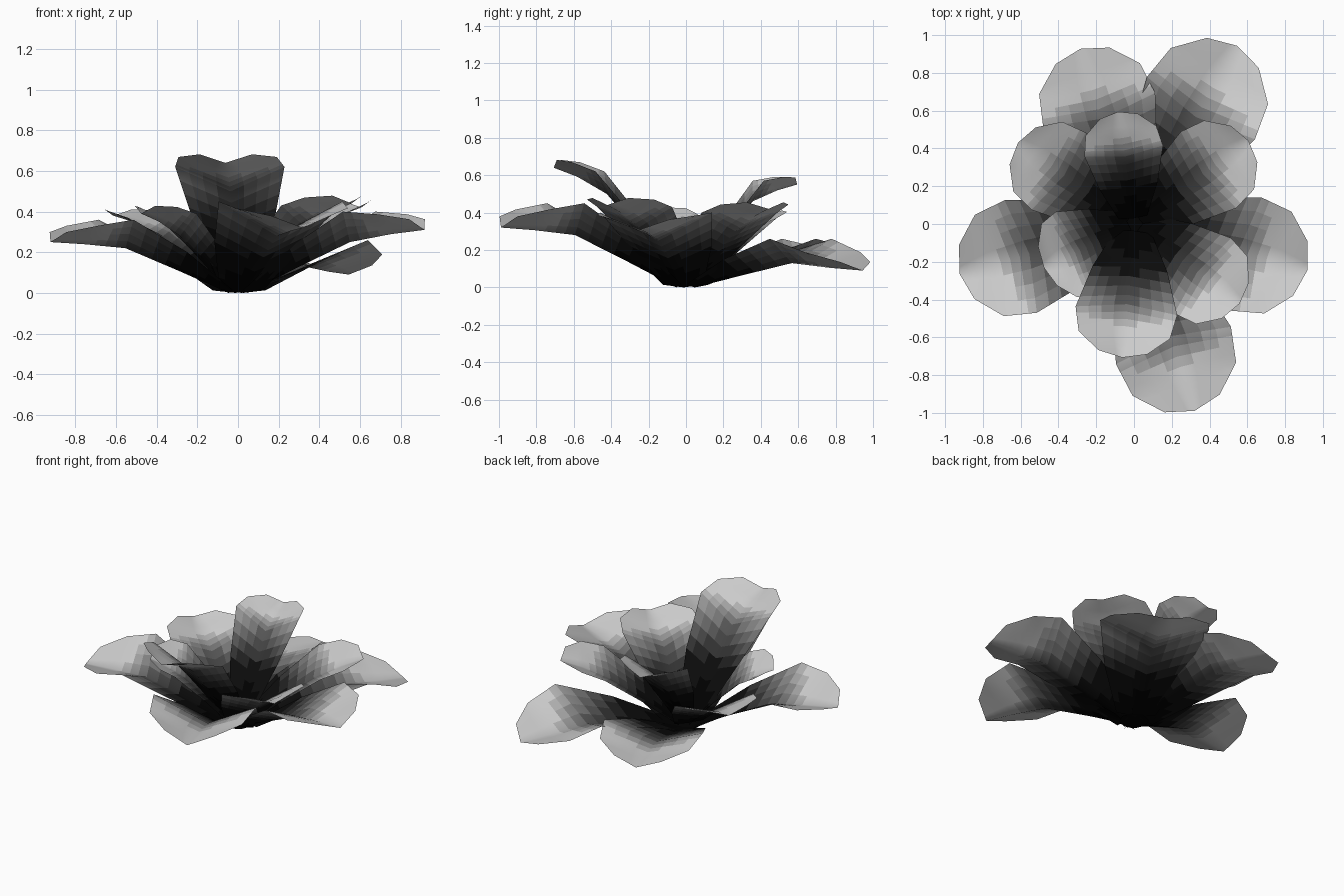
import bpy, bmesh, math
from mathutils import Vector

if "Cube" in bpy.data.objects:
    bpy.data.objects.remove(bpy.data.objects["Cube"])

# Petal cross rows (fractions):
# edge reach, midrib reach, half width, edge lift, edge shade, midrib shade
ROWS = [(.06, .05, .36, .10, 0, 0), (.34, .32, .74, .65, .10, .03),
        (.65, .60, 1.0, 1.0, .75, .36), (.83, .82, .90, .65, 1, .92),
        (.96, 1.0, .48, .35, 1, 1)]
SPLIT = 4      # subdivisions that carry the dark-to-light fade
LEVELS = 16

# Greys from black heart to pale rim
greys = []
for i in range(LEVELS):
    m = bpy.data.materials.new(f"petal_grey_{i}")
    g = .8 * (i / (LEVELS - 1)) ** 2
    m.diffuse_color = (g, g, g, 1)
    m.use_nodes = True
    m.node_tree.nodes["Principled BSDF"].inputs["Base Color"].default_value = m.diffuse_color
    greys.append(m)


def refine(points):
    """Insert evenly spaced points between neighbours."""
    out = [points[0]]
    for p, q in zip(points, points[1:]):
        out += [p.lerp(q, k / SPLIT) for k in range(1, SPLIT + 1)]
    return out


def petal(name, angle, length, width, z_mid, z_tip, lift, z_base=0.0):
    a = math.radians(angle)
    c, s = math.cos(a), math.sin(a)
    heights = [z_base, z_base + (z_mid - z_base) * .5, z_mid,
               z_mid + (z_tip - z_mid) * .65, z_tip]
    rows = []
    for (re, rm, w, l, ce, cm), z in zip(ROWS, heights):
        row = []
        for side in (-1, 0, 1):
            r = (re if side else rm) * length
            v = side * w * width
            row.append(Vector((r * c - v * s, r * s + v * c,
                               z + abs(side) * l * lift, ce if side else cm)))
        rows.append(refine(row))
    # refine along the length, giving columns of 4D points (position, shade)
    cols = [refine(list(col)) for col in zip(*rows)]

    bm = bmesh.new()
    grid = [[bm.verts.new(p.xyz) for p in col] for col in cols]
    for i in range(len(cols) - 1):
        for j in range(len(cols[0]) - 1):
            ids = ((i, j), (i, j + 1), (i + 1, j + 1), (i + 1, j))
            f = bm.faces.new([grid[x][y] for x, y in ids])
            f.smooth = True
            shade = sum(cols[x][y].w for x, y in ids) / 4
            f.material_index = round(shade * (LEVELS - 1))
    bm.normal_update()
    if sum(f.normal.z for f in bm.faces) < 0:
        bmesh.ops.reverse_faces(bm, faces=bm.faces)
    me = bpy.data.meshes.new(name)
    for m in greys:
        me.materials.append(m)
    bm.to_mesh(me)
    bm.free()
    bpy.context.collection.objects.link(bpy.data.objects.new(name, me))


# Lower ring of long petals: angle, length, half width, mid z, tip z, lift
for i, p in enumerate([(196, .96, .31, .22, .25, .14),
                       (-15, .95, .31, .25, .31, .15),
                       (-72, 1.04, .32, .28, .32, .17),
                       (107, .97, .31, .14, .14, .12),
                       (60, 1.09, .33, .13, .09, .13)]):
    petal(f"outer_petal_{i + 1}", *p)

# Middle ring of shorter petals
for i, p in enumerate([(145, .75, .25, .28, .38, .09),
                       (36, .75, .25, .30, .42, .10),
                       (206, .53, .24, .28, .39, .11),
                       (-37, .70, .25, .32, .44, .11)]):
    petal(f"middle_petal_{i + 1}", *p, z_base=.02)

# Raised inner pair
petal("inner_petal_front", -95, .71, .27, .50, .64, .12, .05)
petal("inner_petal_back", 98, .60, .21, .46, .55, .11, .05)

# Small base closing the underside
bpy.ops.mesh.primitive_circle_add(vertices=8, radius=.09, fill_type='NGON',
                                  location=(0, 0, .003))
base = bpy.context.object
base.name = "flower_base"
base.data.materials.append(greys[0])
